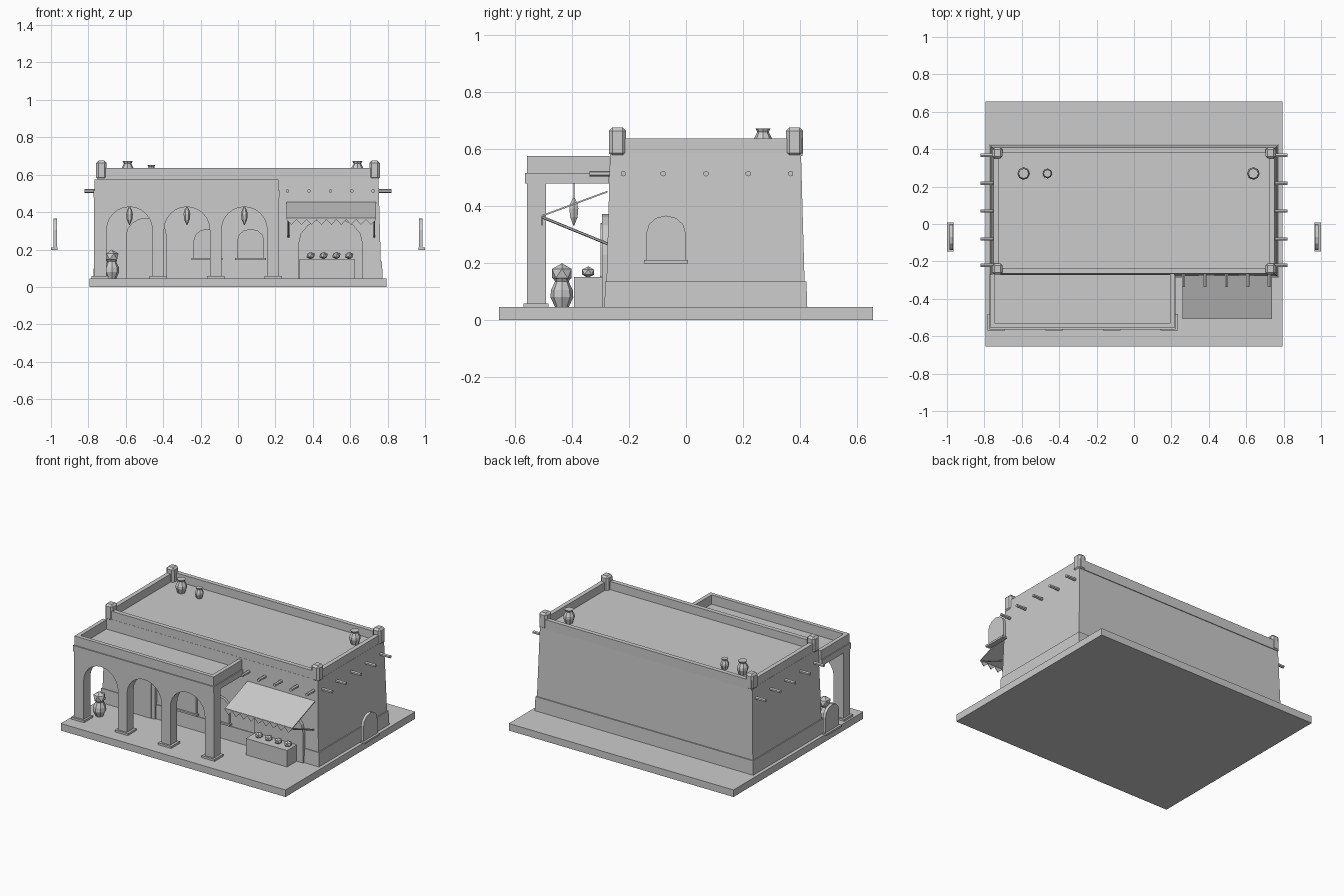
import bpy, bmesh, math
from mathutils import Vector, Matrix

if "Cube" in bpy.data.objects:
    bpy.data.objects.remove(bpy.data.objects["Cube"])

def finish(bm, name):
    bmesh.ops.recalc_face_normals(bm, faces=bm.faces)
    me = bpy.data.meshes.new(name)
    bm.to_mesh(me)
    bm.free()
    ob = bpy.data.objects.new(name, me)
    bpy.context.collection.objects.link(ob)
    return ob

def box(name, x, y, z, taper=0.0, bevel=0.0):
    """Box from (min, max) ranges; taper pulls the top inward."""
    bm = bmesh.new()
    rings = []
    for zz, t in ((z[0], 0), (z[1], taper)):
        rings.append([bm.verts.new((a, b, zz)) for a, b in (
            (x[0] + t, y[0] + t), (x[1] - t, y[0] + t), (x[1] - t, y[1] - t), (x[0] + t, y[1] - t))])
    lo, hi = rings
    bm.faces.new(lo)
    bm.faces.new(hi)
    for i in range(4):
        j = (i + 1) % 4
        bm.faces.new((lo[i], lo[j], hi[j], hi[i]))
    if bevel:
        bmesh.ops.bevel(bm, geom=bm.edges[:], offset=bevel, segments=1, affect='EDGES')
    return finish(bm, name)

def extrude(name, pts, y0, y1):
    """Extrude an (x, z) outline along y."""
    bm = bmesh.new()
    f = bm.faces.new([bm.verts.new((a, y0, b)) for a, b in pts])
    r = bmesh.ops.extrude_face_region(bm, geom=[f])
    bmesh.ops.translate(bm, vec=(0, y1 - y0, 0), verts=[v for v in r['geom'] if isinstance(v, bmesh.types.BMVert)])
    return finish(bm, name)

def lathe(name, profile, loc, sides=8):
    bm = bmesh.new()
    prev = None
    for r, z in profile:
        ring = [bm.verts.new((loc[0] + r * math.cos(2 * math.pi * i / sides),
                              loc[1] + r * math.sin(2 * math.pi * i / sides), loc[2] + z)) for i in range(sides)]
        if prev:
            for i in range(sides):
                j = (i + 1) % sides
                bm.faces.new((prev[i], prev[j], ring[j], ring[i]))
        else:
            bm.faces.new(ring)
        prev = ring
    bm.faces.new(prev)
    return finish(bm, name)

def rod(name, a, b, r, sides=6):
    a, b = Vector(a), Vector(b)
    bm = bmesh.new()
    m = Matrix.Translation((a + b) / 2) @ (b - a).to_track_quat('Z', 'Y').to_matrix().to_4x4()
    bmesh.ops.create_cone(bm, cap_ends=True, segments=sides, radius1=r, radius2=r, depth=(b - a).length, matrix=m)
    return finish(bm, name)

def ball(name, loc, r, squash=1.0):
    bm = bmesh.new()
    bmesh.ops.create_icosphere(bm, subdivisions=1, radius=r,
                               matrix=Matrix.Translation(loc) @ Matrix.Diagonal((1, 1, squash, 1)))
    return finish(bm, name)

def ring_wall(name, x, y, z, t, back=True):
    box(name + "_front", x, (y[0], y[0] + t), z)
    if back:
        box(name + "_back", x, (y[1] - t, y[1]), z)
    y_end = y[1] - t if back else y[1]
    box(name + "_left", (x[0], x[0] + t), (y[0] + t, y_end), z)
    box(name + "_right", (x[1] - t, x[1]), (y[0] + t, y_end), z)

def arch(cx, w, spring, rise, n):
    """Arc points from left to right."""
    return [(cx - w * math.cos(math.pi * i / n), spring + rise * math.sin(math.pi * i / n)) for i in range(n + 1)]

def arch_panel(name, cx, w, z0, spring, top, y0, y1, n=6):
    return extrude(name, [(cx - w, z0)] + arch(cx, w, spring, top - spring, n) + [(cx + w, z0)], y0, y1)

# Ground slab, plinth and tapered main block
box("base_slab", (-0.795, 0.795), (-0.655, 0.655), (0, 0.045))
box("plinth", (-0.773, 0.773), (-0.286, 0.425), (0.045, 0.135), 0.003)
box("main_walls", (-0.766, 0.766), (-0.281, 0.418), (0.045, 0.585), 0.015)
ring_wall("roof_parapet", (-0.75, 0.75), (-0.265, 0.408), (0.575, 0.637), 0.028)

# Corner posts
for sx in (-1, 1):
    for y in (-0.24, 0.38):
        box("corner_post", (sx * 0.73 - 0.028, sx * 0.73 + 0.028), (y - 0.03, y + 0.03), (0.573, 0.675), bevel=0.012)

# Protruding roof beams
for sx in (-1, 1):
    for y in (-0.22, -0.08, 0.07, 0.218, 0.367):
        rod("side_beam", (sx * 0.72, y, 0.513), (sx * 0.822, y, 0.513), 0.01)
for i in range(5):
    x = 0.265 + 0.1145 * i
    rod("front_beam", (x, -0.25, 0.513), (x, -0.338, 0.513), 0.01)

# Roof jars
for x, s in ((-0.59, 1), (-0.463, 0.77), (0.638, 1)):
    lathe("roof_jar", [(0.022 * s, 0), (0.034 * s, 0.035 * s), (0.033 * s, 0.05 * s), (0.02 * s, 0.075 * s),
                       (0.027 * s, 0.088 * s), (0.02 * s, 0.088 * s)], (x, 0.27, 0.584))

# Arcade front wall with three arches
centres = (-0.58, -0.273, 0.034)
outline = [(-0.77, 0.045)]
for c in centres:
    outline += [(c - 0.122, 0.045)] + arch(c, 0.122, 0.305, 0.123, 12) + [(c + 0.122, 0.045)]
outline += [(0.22, 0.045), (0.22, 0.48), (-0.77, 0.48)]
extrude("arcade_wall", outline, -0.558, -0.49)
box("arcade_roof", (-0.773, 0.223), (-0.564, -0.27), (0.478, 0.516))
ring_wall("arcade_parapet", (-0.767, 0.217), (-0.557, -0.268), (0.516, 0.575), 0.025, back=False)
for x in (-0.736, -0.4265, -0.1195, 0.188):
    box("pillar_foot", (x - 0.046, x + 0.046), (-0.57, -0.482), (0.045, 0.058))

# Hanging lanterns
for c in centres:
    rod("lantern_rod", (c, -0.393, 0.42), (c, -0.393, 0.48), 0.002, 4)
    lathe("lantern", [(0.002, 0), (0.015, 0.03), (0.018, 0.06), (0.013, 0.08), (0.002, 0.1)], (c, -0.393, 0.331), 6)

# Door and windows beneath the arcade
arch_panel("door", -0.49, 0.11, 0.045, 0.27, 0.37, -0.295, -0.268, 8)
arch_panel("door_leaf", -0.49, 0.085, 0.045, 0.255, 0.34, -0.299, -0.27, 8)
for x in (-0.165, 0.068):
    arch_panel("front_window", x, 0.072, 0.15, 0.25, 0.31, -0.29, -0.265)
    box("front_sill", (x - 0.083, x + 0.083), (-0.302, -0.268), (0.143, 0.154))

# Free-standing side windows
for s in (-1, 1):
    turn = Matrix.Rotation(s * math.pi / 2, 4, 'Z')
    cx = -0.07 * s
    for ob in (arch_panel("side_window", cx, 0.069, 0.205, 0.305, 0.366, -0.986, -0.968),
               box("side_window_sill", (cx - 0.077, cx + 0.077), (-1.0, -0.966), (0.198, 0.21))):
        ob.data.transform(turn)

# Stall: arched opening, counter and fruit
arch_panel("stall_arch", 0.495, 0.173, 0.045, 0.23, 0.372, -0.295, -0.268, 8)
box("stall_counter", (0.33, 0.622), (-0.392, -0.29), (0.045, 0.15))
for i in range(4):
    ball("fruit", (0.389 + 0.0685 * i, -0.343, 0.168), 0.025, 0.8)

# Awning with a toothed hem and two struts
x0, x1 = 0.26, 0.738
awning = box("awning", (x0, x1), (-0.505, -0.275), (0.0, 0.006))
for v in awning.data.vertices:
    v.co.z += 0.362 + (v.co.y + 0.505) * 0.37
n = 9
step = (x1 - x0) / n
hem = [(x1, 0.366), (x0, 0.366)]
for i in range(n):
    hem += [(x0 + i * step, 0.36), (x0 + (i + 0.5) * step, 0.332)]
hem.append((x1, 0.36))
extrude("awning_hem", hem, -0.507, -0.503)
for x in (0.27, 0.728):
    rod("awning_strut", (x, -0.503, 0.36), (x, -0.275, 0.267), 0.005)

# Potted shrub at the arcade corner
lathe("floor_pot", [(0.024, 0), (0.04, 0.035), (0.038, 0.06), (0.024, 0.09), (0.03, 0.1)], (-0.675, -0.435, 0.045))
ball("shrub", (-0.675, -0.435, 0.163), 0.04, 0.9)
